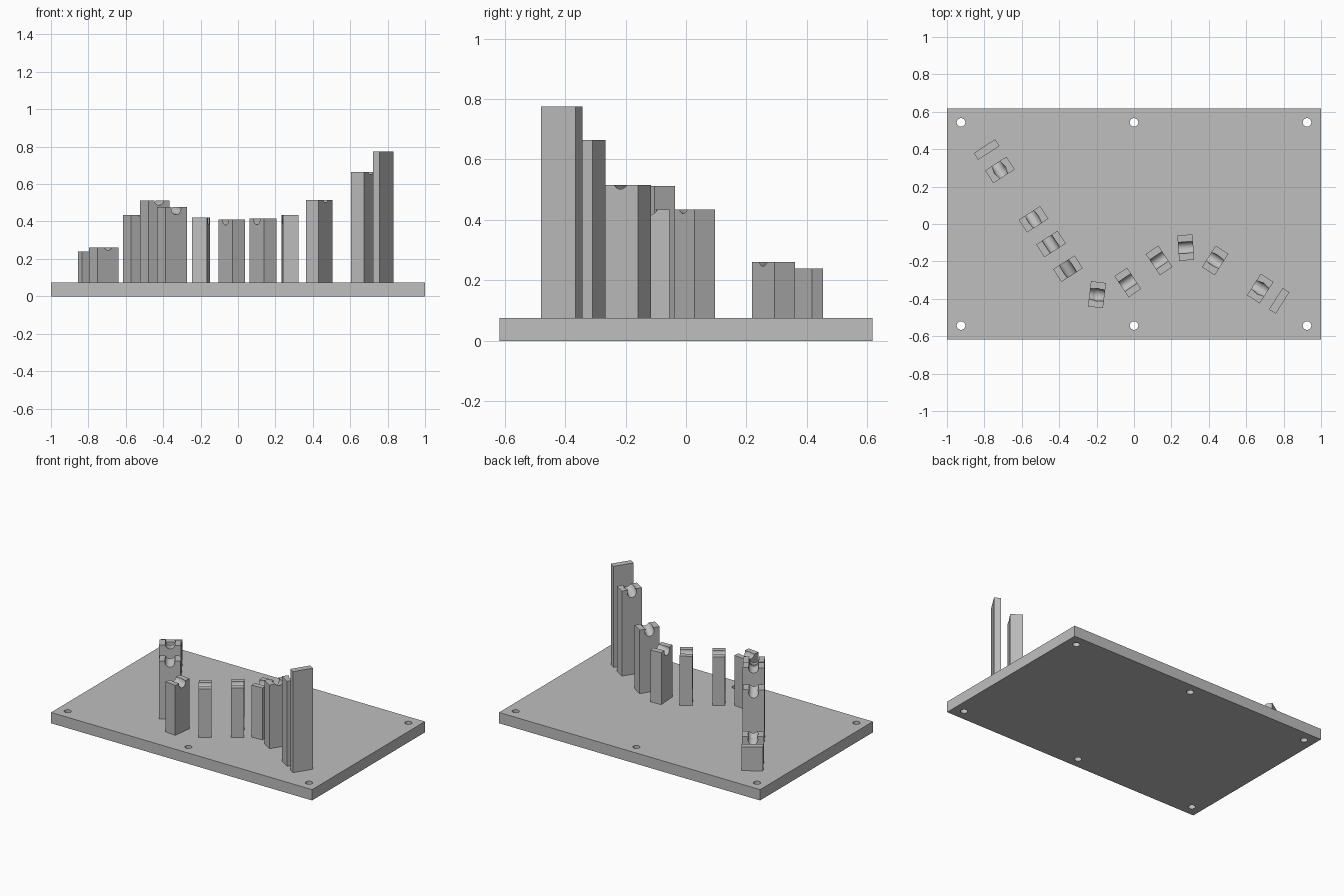
import bpy, bmesh, math
from mathutils import Matrix, Vector

cube = bpy.data.objects.get("Cube")
if cube:
    bpy.data.objects.remove(cube)

grey = bpy.data.materials.new("plain grey")
grey.use_nodes = True
colour = (0.52, 0.52, 0.52, 1)
grey.diffuse_color = colour
grey.node_tree.nodes["Principled BSDF"].inputs["Base Color"].default_value = colour

PLATE_TOP = 0.075
TUBE = 0.031
WIDTH = 0.136


def new_object(name, bm):
    mesh = bpy.data.meshes.new(name)
    bm.to_mesh(mesh)
    bm.free()
    obj = bpy.data.objects.new(name, mesh)
    bpy.context.scene.collection.objects.link(obj)
    mesh.materials.append(grey)
    return obj


def box(name, size, matrix):
    bm = bmesh.new()
    bmesh.ops.create_cube(bm, size=1, matrix=matrix @ Matrix.Diagonal((*size, 1)))
    return new_object(name, bm)


def rod(radius, length, centre, direction):
    turn = direction.to_track_quat('Z', 'Y').to_matrix().to_4x4()
    bm = bmesh.new()
    bmesh.ops.create_cone(bm, cap_ends=True, segments=32, radius1=radius, radius2=radius,
                          depth=length, matrix=Matrix.Translation(centre) @ turn)
    return new_object("cutter", bm)


def ball(radius, centre):
    bm = bmesh.new()
    bmesh.ops.create_uvsphere(bm, u_segments=32, v_segments=16, radius=radius,
                              matrix=Matrix.Translation(centre))
    return new_object("cutter", bm)


def cut(obj, cutters):
    for cutter in cutters:
        cutter.hide_render = True
        mod = obj.modifiers.new("cut", 'BOOLEAN')
        mod.operation, mod.solver, mod.object = 'DIFFERENCE', 'EXACT', cutter
    graph = bpy.context.evaluated_depsgraph_get()
    mesh = bpy.data.meshes.new_from_object(obj.evaluated_get(graph))
    obj.modifiers.clear()
    obj.data = mesh
    for cutter in cutters:
        bpy.data.objects.remove(cutter)
    bpy.ops.object.select_all(action='DESELECT')
    obj.select_set(True)
    bpy.context.view_layer.objects.active = obj
    bpy.ops.object.shade_smooth_by_angle(angle=math.radians(30))


# Base plate with six through holes
plate = box("base_plate", (2, 1.235, PLATE_TOP), Matrix.Translation((0, 0, PLATE_TOP / 2)))
cut(plate, [rod(0.023, 0.3, Vector((x, y, 0.04)), Vector((0, 0, 1)))
            for x in (-0.925, 0, 0.925) for y in (-0.543, 0.543)])

# Stations along the bent tube: x, y, top height, turn in degrees
stations = [
    (-0.788, 0.398, 0.24, 33), (-0.717, 0.289, 0.26, 33), (-0.537, 0.025, 0.435, 33),
    (-0.444, -0.107, 0.513, 33), (-0.353, -0.239, 0.478, 33), (-0.198, -0.378, 0.422, 83),
    (-0.033, -0.313, 0.411, 124), (0.134, -0.195, 0.417, 124), (0.277, -0.126, 0.435, 94),
    (0.434, -0.195, 0.516, 57.5), (0.675, -0.345, 0.664, 57.5), (0.776, -0.411, 0.775, 57.5)]
last = len(stations) - 1
bends = (1, 5, last - 1)

for i, (x, y, top, turn) in enumerate(stations):
    stop = i in (0, last)
    height = top - PLATE_TOP + 0.005
    place = Matrix.Translation((x, y, top - height / 2)) @ Matrix.Rotation(math.radians(turn), 4, 'Z')
    name = f"end_stop_{i}" if stop else f"support_post_{i}"
    post = box(name, (WIDTH, 0.043 if stop else 0.081, height), place)
    if stop:
        continue
    # Saddle groove follows the slope of the tube across each post
    before = stations[i - 1] if i > 1 else stations[i]
    after = stations[i + 1] if i < last - 1 else stations[i]
    a, b = Vector(before[:3]), Vector(after[:3])
    run = (b - a).xy.length
    across = Matrix.Rotation(math.radians(turn), 3, 'Z') @ Vector((0, 1, 0))
    if across.dot(b - a) < 0:
        across.negate()
    direction = across + Vector((0, 0, (b.z - a.z) / run))
    centre = Vector((x, y, top))
    cutters = [rod(TUBE, 0.3, centre, direction)]
    if i in bends:
        cutters.append(ball(TUBE + 0.003, centre))
    cut(post, cutters)
